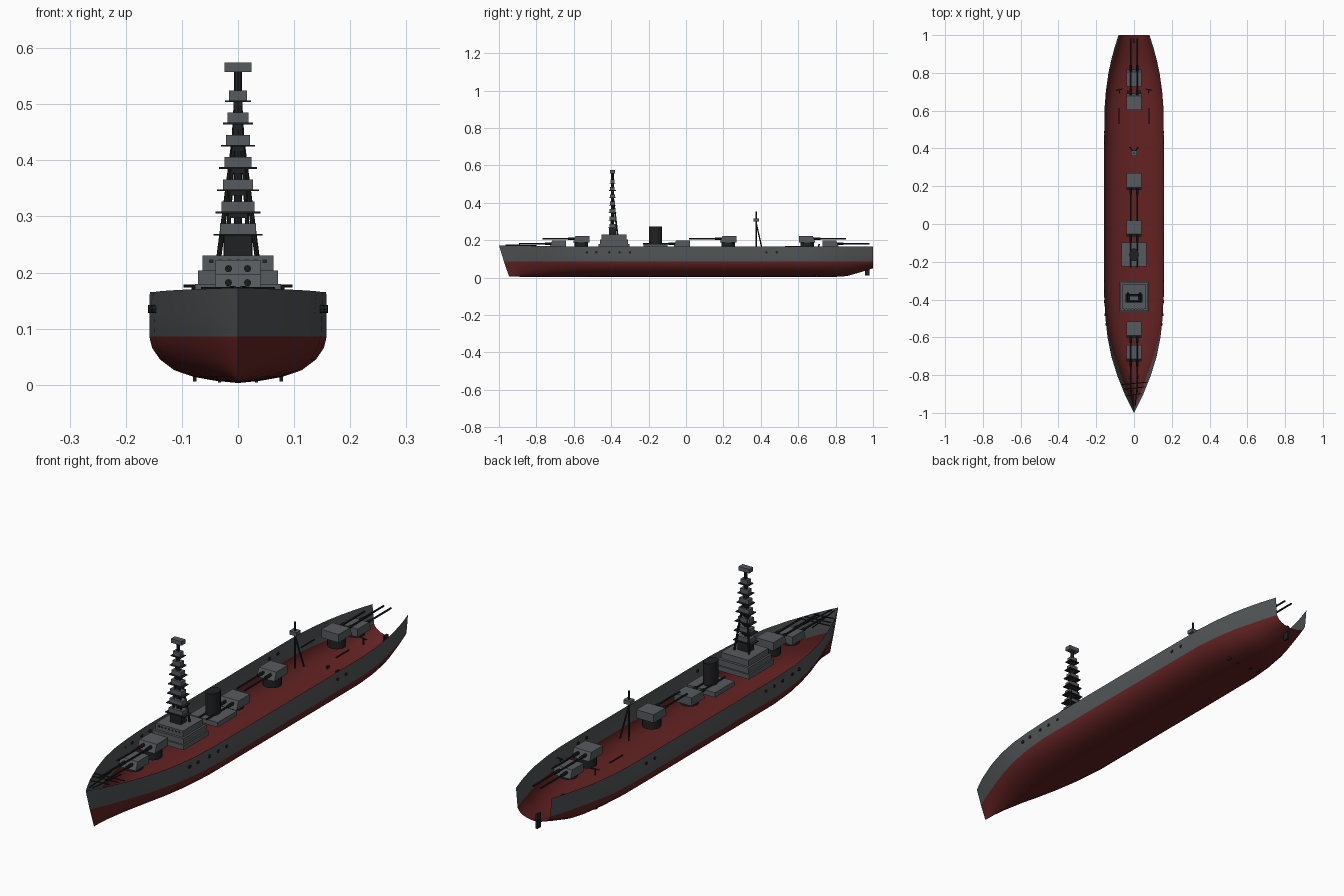
import bpy, bmesh, math
from mathutils import Vector

if "Cube" in bpy.data.objects:
    bpy.data.objects.remove(bpy.data.objects["Cube"], do_unlink=True)


def material(name, rgb):
    m = bpy.data.materials.new(name)
    m.use_nodes = True
    m.diffuse_color = (*rgb, 1)
    m.node_tree.nodes["Principled BSDF"].inputs["Base Color"].default_value = (*rgb, 1)
    return m


HULL = material("hull grey", (0.085, 0.092, 0.096))
RED = material("hull red", (0.125, 0.016, 0.016))
GREY = material("superstructure grey", (0.095, 0.103, 0.112))
DARK = material("dark metal", (0.014, 0.015, 0.016))


def finish(name, bm, mats, smooth=False):
    me = bpy.data.meshes.new(name)
    bm.to_mesh(me)
    bm.free()
    ob = bpy.data.objects.new(name, me)
    bpy.context.collection.objects.link(ob)
    for m in mats:
        me.materials.append(m)
    if smooth:
        bpy.ops.object.select_all(action='DESELECT')
        ob.select_set(True)
        bpy.context.view_layer.objects.active = ob
        bpy.ops.object.shade_smooth_by_angle(angle=math.radians(40))
    return ob


def box(name, x, y, z0, z1, hx, hy, mat=GREY, front_slope=0, facing=-1):
    """Box centred on x, y; front_slope pulls the top front edge back."""
    bm = bmesh.new()
    bmesh.ops.create_cube(bm, size=2)
    for v in bm.verts:
        if v.co.y * facing > 0 and v.co.z > 0:
            v.co.y *= 1 - front_slope
        v.co = (x + v.co.x * hx, y + v.co.y * hy, z1 if v.co.z > 0 else z0)
    return finish(name, bm, [mat])


def rod(name, a, b, r, mat=DARK, sides=8, r2=None, squash=1):
    """Cylinder or cone from a to b, optionally narrowed across x."""
    a, b = Vector(a), Vector(b)
    d = b - a
    bm = bmesh.new()
    bmesh.ops.create_cone(bm, cap_ends=True, segments=sides, radius1=r,
                          radius2=r if r2 is None else r2, depth=d.length)
    q = d.to_track_quat('Z', 'Y')
    for v in bm.verts:
        v.co = q @ v.co + (a + b) / 2
        v.co.x = a.x + (v.co.x - a.x) * squash
    return finish(name, bm, [mat], sides > 8)


# Hull: open shell lofted from a midship section
WATER = 0.086
SECTION = [(0, 0.003), (0.25, 0.007), (0.5, 0.014), (0.72, 0.026), (0.88, 0.045),
           (0.97, 0.066), (1, WATER), (1, 0.125), (0.995, 0.165)]
# station: y, half width, keel height, fineness
STATIONS = [(-1, 0, 0.006, 1), (-0.95, 0.026, 0.005, 1), (-0.9, 0.05, 0.004, 0.95),
            (-0.8, 0.09, 0.003, 0.75), (-0.7, 0.121, 0.003, 0.5), (-0.6, 0.141, 0.003, 0.28),
            (-0.5, 0.152, 0.003, 0.1), (-0.38, 0.158, 0.003, 0), (0, 0.158, 0.003, 0),
            (0.35, 0.158, 0.003, 0), (0.6, 0.157, 0.003, 0), (0.7, 0.15, 0.003, 0.05),
            (0.8, 0.136, 0.004, 0.15), (0.86, 0.123, 0.008, 0.25), (0.93, 0.105, 0.028, 0.3),
            (1, 0.082, 0.05, 0.35)]


def section(y, w, keel, fine):
    pts = []
    bow = max(0, (-y - 0.5) / 0.5)
    for u, z in SECTION:
        h = z / 0.165
        x = w * ((1 - fine) * u + fine * u * (0.45 + 0.55 * h))
        if z <= WATER:
            zz = keel + (WATER - keel) * (z - 0.003) / (WATER - 0.003)
        else:
            zz = WATER + (z - WATER) * (1 + 0.1 * bow)
        pts.append((x, y + 0.055 * bow ** 3 * (1 - h), zz))
    return [(-x, py, pz) for x, py, pz in pts[:0:-1]] + pts


bm = bmesh.new()
rings = [[bm.verts.new(p) for p in section(*s)] for s in STATIONS]
for r, s in zip(rings, rings[1:]):
    for i in range(len(r) - 1):
        bm.faces.new((r[i], r[i + 1], s[i + 1], s[i]))
bmesh.ops.remove_doubles(bm, verts=bm.verts, dist=0.0005)
bmesh.ops.recalc_face_normals(bm, faces=bm.faces)
if sum(f.normal.x * f.calc_center_median().x for f in bm.faces) < 0:
    bmesh.ops.reverse_faces(bm, faces=bm.faces)
for f in bm.faces:
    f.material_index = 0 if f.calc_center_median().z > WATER else 1
finish("hull", bm, [HULL, RED], True)

# Portholes along both sides
for y in (-0.53, -0.48, -0.41, -0.355, -0.3, 0.43, 0.485):
    w = 0.158 if y > -0.4 else 0.158 - 0.06 * (-0.4 - y)
    for s in (-1, 1):
        rod("porthole", (s * (w - 0.004), y, 0.135), (s * (w + 0.002), y, 0.135), 0.007)

# Rudder and shaft struts
box("rudder", 0, 0.97, 0.01, 0.07, 0.004, 0.012, DARK)
for s in (-1, 1):
    box("outer_strut", s * 0.077, 0.7, 0.006, 0.025, 0.003, 0.008, DARK)
    box("inner_strut", s * 0.033, 0.7, 0.004, 0.018, 0.003, 0.008, DARK)


# Twin gun turrets: y, raised, facing
def turret(y, raised, facing):
    z0 = 0.188 if raised else 0.163
    top = 0.222 if raised else 0.197
    gun = z0 + 0.019
    box("turret_house", 0, y, z0, top, 0.04, 0.044, GREY, 0.3, facing)
    rod("barbette", (0, y, 0.15), (0, y, z0 + 0.002), 0.036, DARK, 20)
    for s in (-1, 1):
        front = y + facing * 0.04
        rod("gun_sleeve", (s * 0.017, front - facing * 0.02, gun),
            (s * 0.017, front + facing * 0.03, gun), 0.0065)
        rod("gun_barrel", (s * 0.017, front, gun), (s * 0.017, y + facing * 0.208, gun), 0.0038)


for y, raised, facing in ((-0.685, False, -1), (-0.56, True, -1), (-0.023, False, -1),
                          (0.225, True, -1), (0.648, True, 1), (0.773, False, 1)):
    turret(y, raised, facing)

# Bridge tiers with a row of windows
BY = -0.385
for z0, z1, hx, hy in ((0.16, 0.18, 0.077, 0.082), (0.18, 0.204, 0.071, 0.076),
                       (0.204, 0.23, 0.063, 0.066)):
    box("bridge_tier", 0, BY, z0, z1, hx, hy)
for i in range(-3, 4):
    box("bridge_window", i * 0.016, BY - 0.066, 0.217, 0.223, 0.004, 0.002, DARK)

# Tower mast: core, legs and shrinking platforms
TY = -0.393
box("tower_base", 0, TY, 0.23, 0.268, 0.025, 0.018, DARK)
rod("tower_pole", (0, TY, 0.23), (0, TY, 0.56), 0.007)
for s in (-1, 1):
    rod("tower_rear_leg", (s * 0.034, TY + 0.027, 0.228), (s * 0.004, TY, 0.46), 0.0045)
    rod("tower_front_leg", (s * 0.02, TY - 0.008, 0.228), (s * 0.004, TY, 0.5), 0.004)
for i in range(7):
    z = 0.268 + i * 0.0396
    hx = 0.032 - i * 0.0027
    hy = 0.017 - i * 0.001
    box("tower_platform", 0, TY, z - 0.002, z + 0.001, hx + 0.012 - i * 0.0008, hy + 0.006, DARK)
    box("tower_cabin", 0, TY, z, z + 0.019, hx, hy)
    box("tower_support", 0, TY, z - 0.01, z, hx * 0.5, hy * 0.6, DARK)
box("director_top", 0, TY, 0.557, 0.574, 0.024, 0.013)

# Funnel on its deckhouse
box("funnel_deckhouse", 0, -0.162, 0.16, 0.18, 0.065, 0.064)
rod("funnel", (0, -0.163, 0.178), (0, -0.163, 0.272), 0.034, DARK, 24, squash=0.75)

# Aft tripod mast
rod("aft_mast", (0, 0.375, 0.16), (0, 0.375, 0.352), 0.004)
for s in (-1, 1):
    rod("aft_mast_leg", (s * 0.02, 0.405, 0.16), (0, 0.376, 0.29), 0.0035)
box("aft_lookout", 0, 0.375, 0.3, 0.316, 0.016, 0.014)

# Deck fittings: booms, small posts and bow rigging
for s in (-1, 1):
    rod("side_boom", (s * 0.08, 0.53, 0.165), (s * 0.08, 0.615, 0.165), 0.003)
    rod("davit_post", (s * 0.08, 0.71, 0.15), (s * 0.08, 0.71, 0.178), 0.003)
    rod("davit_arm", (s * 0.06, 0.715, 0.176), (s * 0.097, 0.708, 0.176), 0.0025)
    rod("bow_chain", (s * 0.022, -0.8, 0.172), (s * 0.006, -0.965, 0.174), 0.0025)
for y, hx in ((-0.85, 0.066), (-0.875, 0.055), (-0.91, 0.04)):
    rod("bow_beam", (-hx, y, 0.172), (hx, y + 0.012, 0.172), 0.0025)
